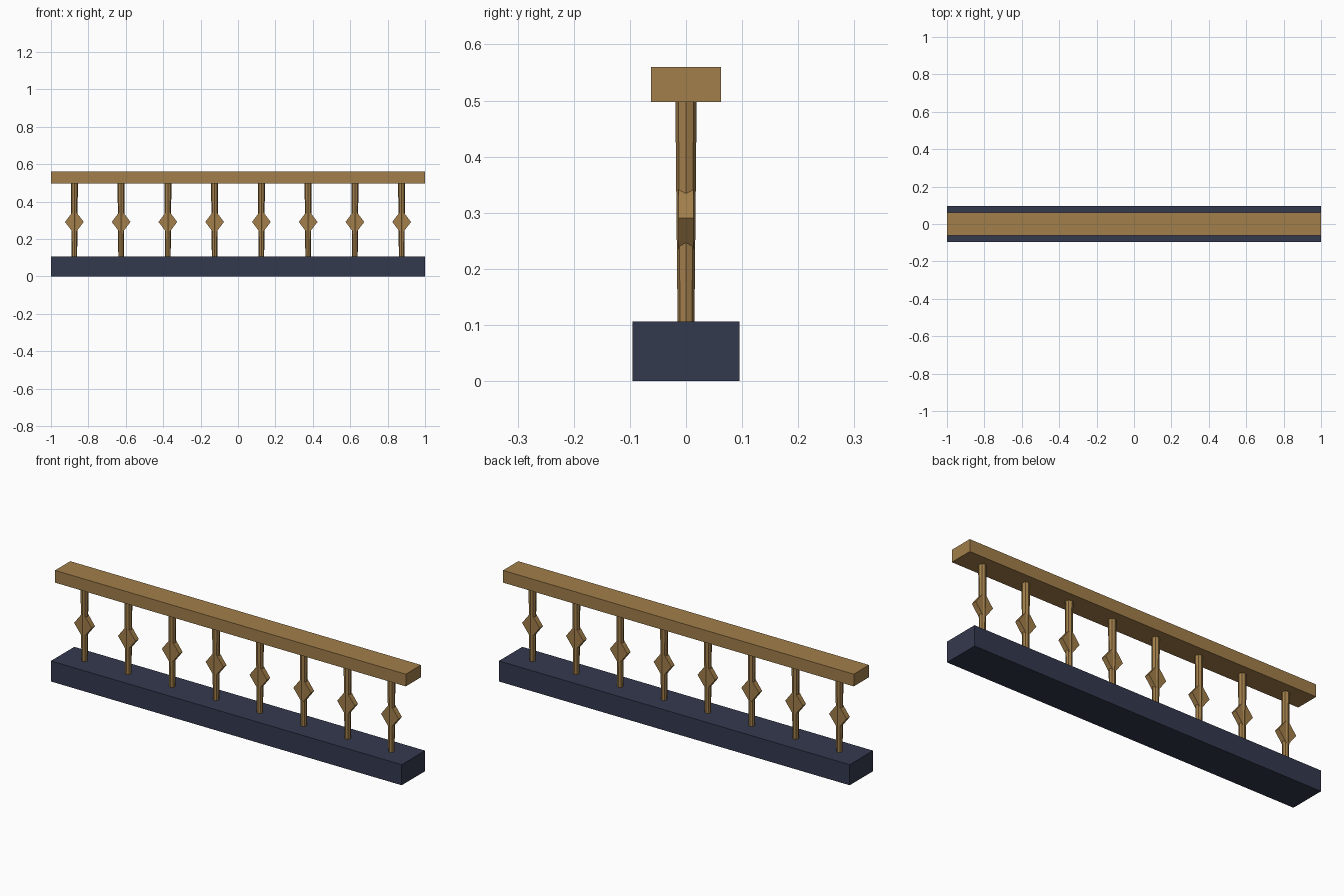
import bpy
import bmesh
import math
from mathutils import Matrix, Vector

cube = bpy.data.objects.get("Cube")
if cube:
    bpy.data.objects.remove(cube, do_unlink=True)

BASE_TOP, RAIL_BOTTOM = 0.106, 0.497
COUNT = 8


def make_material(name, color):
    mat = bpy.data.materials.new(name)
    mat.use_nodes = True
    mat.diffuse_color = (*color, 1)
    mat.node_tree.nodes["Principled BSDF"].inputs["Base Color"].default_value = (*color, 1)
    return mat


def finish(name, bm, mat):
    mesh = bpy.data.meshes.new(name)
    bm.to_mesh(mesh)
    bm.free()
    mesh.materials.append(mat)
    obj = bpy.data.objects.new(name, mesh)
    bpy.context.collection.objects.link(obj)


def place(center, size):
    return Matrix.Translation(center) @ Matrix.Diagonal(Vector(size)).to_4x4()


def beam(name, depth, bottom, top, mat):
    bm = bmesh.new()
    bmesh.ops.create_cube(bm, size=1,
                          matrix=place((0, 0, (top + bottom) / 2), (2, depth, top - bottom)))
    finish(name, bm, mat)


def post(name, x, mat):
    # Eight-sided post, slightly wider at the top
    bm = bmesh.new()
    bmesh.ops.create_cone(bm, cap_ends=True, segments=8, radius1=0.015, radius2=0.019,
                          depth=RAIL_BOTTOM - BASE_TOP,
                          matrix=Matrix.Translation((x, 0, (BASE_TOP + RAIL_BOTTOM) / 2)))
    finish(name, bm, mat)


def diamond(name, x, mat):
    # Four-sided prism lying front to back around the middle of the post
    bm = bmesh.new()
    turn = Matrix.Rotation(math.radians(90), 4, "X")
    bmesh.ops.create_cone(bm, cap_ends=True, segments=4, radius1=1, radius2=1, depth=1,
                          matrix=place((x, 0, 0.291), (0.05, 0.027, 0.066)) @ turn)
    finish(name, bm, mat)


wood = make_material("warm_wood", (0.36, 0.21, 0.07))
slate = make_material("slate_blue", (0.034, 0.041, 0.077))

# Base and handrail
beam("base_plinth", 0.19, 0, BASE_TOP, slate)
beam("handrail", 0.124, RAIL_BOTTOM, 0.56, wood)

# Evenly spaced balusters
for i in range(COUNT):
    x = (i + 0.5) * 2 / COUNT - 1
    post(f"baluster_post_{i + 1}", x, wood)
    diamond(f"baluster_diamond_{i + 1}", x, wood)
